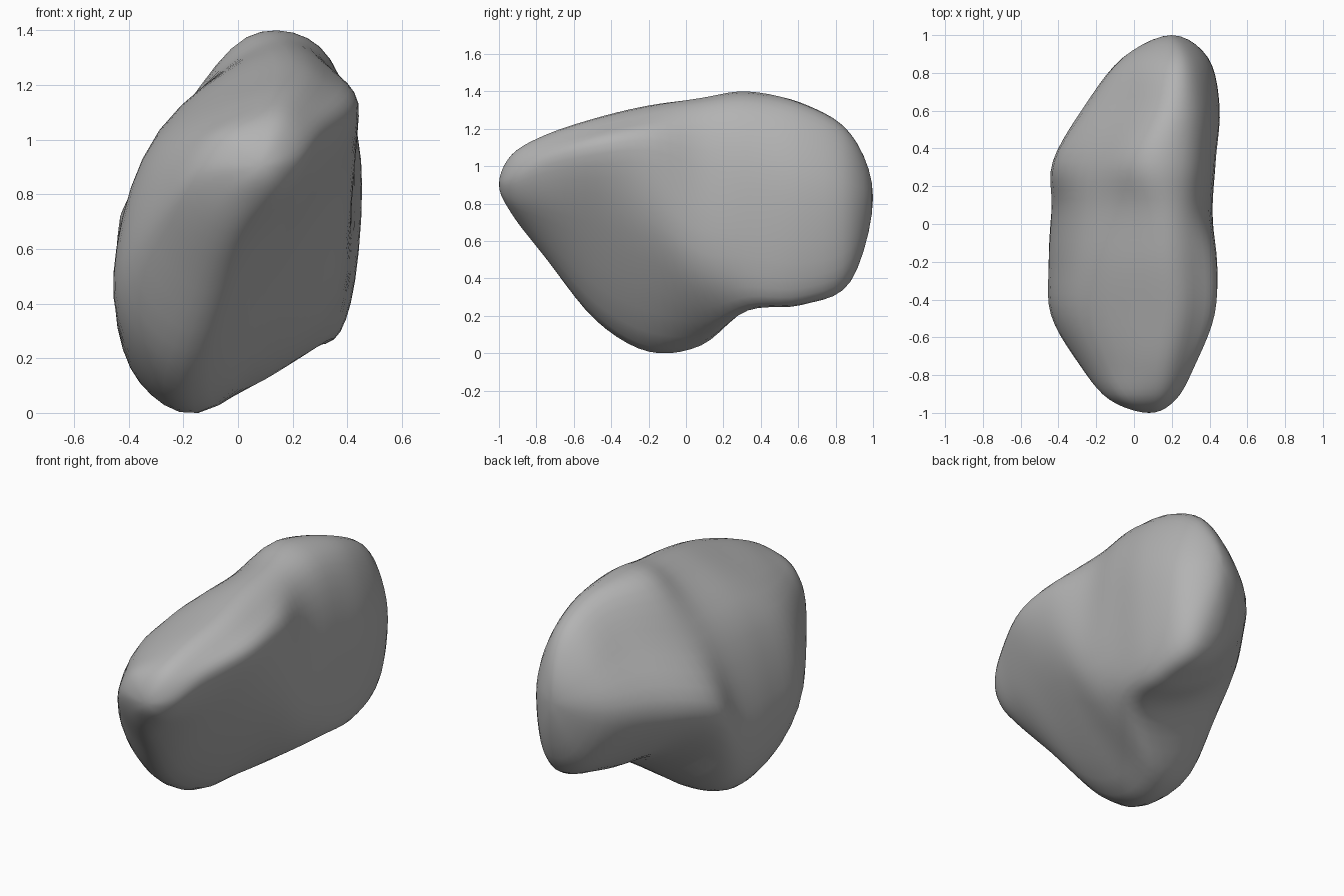
import bpy
import bmesh
from mathutils import Vector

default_cube = bpy.data.objects.get("Cube")
if default_cube:
    bpy.data.objects.remove(default_cube, do_unlink=True)

STEPS = 5  # subdivisions between neighbouring control points

# Cross-sections from front to back: y, then (x, z) clockwise from the top
sections = [
    (-.93, [(.11, 1.06), (.19, 1.02), (.22, .92), (.15, .8),
            (.03, .74), (-.07, .77), (-.13, .88), (-.05, 1.01)]),
    (-.75, [(.12, 1.16), (.27, 1.11), (.32, 1.0), (.21, .76),
            (-.03, .52), (-.19, .55), (-.285, .73), (-.18, 1.0)]),
    (-.48, [(.14, 1.245), (.34, 1.19), (.425, 1.06), (.25, .68),
            (-.1, .2), (-.33, .25), (-.44, .54), (-.29, 1.0)]),
    (-.2, [(.12, 1.31), (.34, 1.25), (.44, 1.08), (.33, .61),
           (-.09, .035), (-.36, .12), (-.45, .49), (-.28, 1.04)]),
    (.08, [(.08, 1.34), (.3, 1.3), (.405, 1.0), (.365, .43),
           (-.02, .055), (-.33, .14), (-.435, .5), (-.25, 1.04)]),
    (.33, [(.03, 1.37), (.3, 1.335), (.425, 1.0), (.4, .42),
           (.24, .225), (-.14, .36), (-.43, .67), (-.22, 1.05)]),
    (.62, [(.16, 1.325), (.34, 1.25), (.45, .9), (.41, .4),
           (.28, .255), (-.02, .39), (-.265, .75), (-.05, 1.1)]),
    (.88, [(.2, 1.165), (.31, 1.1), (.39, .84), (.36, .5),
           (.26, .38), (.09, .47), (-.06, .77), (.03, 1.0)]),
]
front_tip = Vector((.08, -1, .9))
back_tip = Vector((.2, 1, .83))


def spline(a, b, c, d, t):
    """Smooth curve through b and c, guided by a and d."""
    return (b * 2 + (c - a) * t + (a * 2 - b * 5 + c * 4 - d) * t ** 2
            + (b * 3 - a - c * 3 + d) * t ** 3) / 2


def closed_ring(points):
    """Round off a closed loop of control points."""
    n = len(points)
    return [spline(points[i - 1], points[i], points[(i + 1) % n],
                   points[(i + 2) % n], s / STEPS)
            for i in range(n) for s in range(STEPS)]


def opposite(ring):
    """Ring turned by half, so the surface runs smoothly over a tip."""
    half = len(ring) // 2
    return ring[half:] + ring[:half]


def material(name, colour):
    mat = bpy.data.materials.new(name)
    mat.use_nodes = True
    mat.diffuse_color = colour
    bsdf = mat.node_tree.nodes["Principled BSDF"]
    bsdf.inputs["Base Color"].default_value = colour
    bsdf.inputs["Roughness"].default_value = .8
    return mat


# Control rings, with the tips as collapsed rings at both ends
rings = [closed_ring([Vector((x, y, z)) for x, z in outline])
         for y, outline in sections]
count = len(rings[0])
control = ([opposite(rings[0]), [front_tip] * count] + rings
           + [[back_tip] * count, opposite(rings[-1])])

# Loft the boulder lengthwise through the rings
bm = bmesh.new()
loops = []
for k in range(1, len(control) - 2):
    for s in range(STEPS):
        if k == 1 and s == 0:
            continue
        loops.append([bm.verts.new(spline(*p, s / STEPS))
                      for p in zip(*control[k - 1:k + 3])])
for lower, upper in zip(loops, loops[1:]):
    for i in range(count):
        j = (i + 1) % count
        bm.faces.new((lower[i], lower[j], upper[j], upper[i]))
for tip, loop in ((front_tip, loops[0]), (back_tip, loops[-1])):
    end = bm.verts.new(tip)
    for i in range(count):
        bm.faces.new((end, loop[i], loop[(i + 1) % count]))
bmesh.ops.recalc_face_normals(bm, faces=bm.faces[:])

# Settle the boulder on the ground
lowest = min(v.co.z for v in bm.verts)
bmesh.ops.translate(bm, verts=bm.verts[:], vec=(0, 0, -lowest))
for face in bm.faces:
    face.smooth = True

mesh = bpy.data.meshes.new("boulder")
bm.to_mesh(mesh)
bm.free()
mesh.materials.append(material("stone grey", (.45, .45, .45, 1)))
boulder = bpy.data.objects.new("boulder", mesh)
bpy.context.collection.objects.link(boulder)
